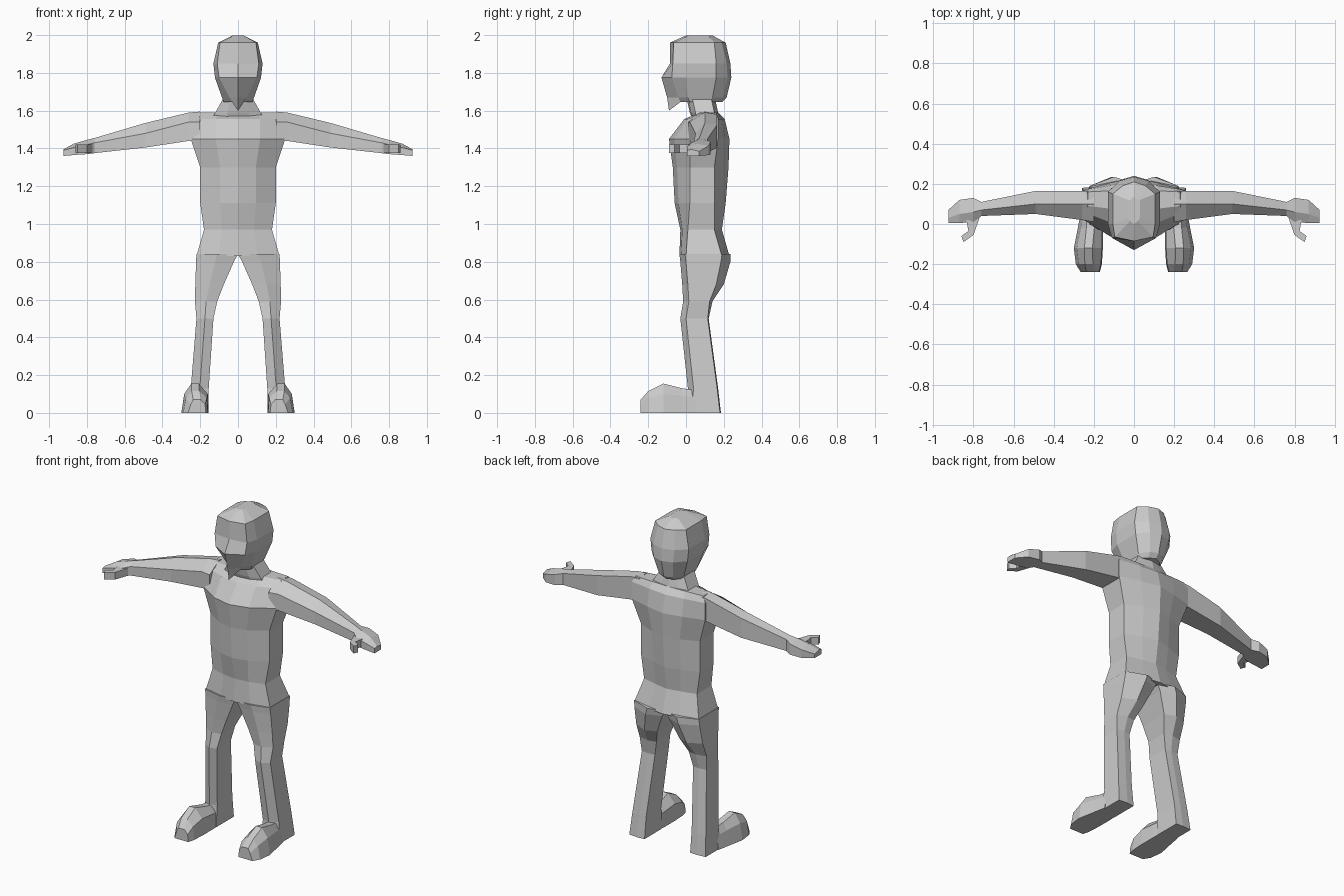
import bpy
import bmesh

cube = bpy.data.objects.get("Cube")
if cube:
    bpy.data.objects.remove(cube, do_unlink=True)

GREY = (0.6, 0.6, 0.6, 1.0)
grey = bpy.data.materials.new("plain_grey")
grey.use_nodes = True
grey.diffuse_color = GREY
grey.node_tree.nodes["Principled BSDF"].inputs["Base Color"].default_value = GREY


def loft(name, rings, mirrored=False):
    """Skin a list of equal-sized point rings, cap both ends, optionally mirror across x."""
    bm = bmesh.new()
    loops = [[bm.verts.new(point) for point in ring] for ring in rings]
    count = len(loops[0])
    for lower, upper in zip(loops, loops[1:]):
        for i in range(count):
            j = (i + 1) % count
            bm.faces.new((lower[i], lower[j], upper[j], upper[i]))
    bm.faces.new(loops[0])
    bm.faces.new(loops[-1])
    bmesh.ops.remove_doubles(bm, verts=bm.verts, dist=0.0005)
    bmesh.ops.recalc_face_normals(bm, faces=bm.faces)
    mesh = bpy.data.meshes.new(name)
    bm.to_mesh(mesh)
    bm.free()
    mesh.materials.append(grey)
    obj = bpy.data.objects.new(name, mesh)
    bpy.context.collection.objects.link(obj)
    if mirrored:
        modifier = obj.modifiers.new("Mirror", 'MIRROR')
        modifier.use_mirror_merge = False
    return obj


def symmetric(half):
    """Complete a half ring that starts and ends on the centre line."""
    return half + [(-x, y, z) for x, y, z in reversed(half[1:-1])]


def mix(a, b, t):
    return a + (b - a) * t


def torso_ring(z, width, front, side_front, side_back, back):
    middle = width * 0.47
    return symmetric([
        (0, front, z),
        (middle, mix(front, side_front, 0.25), z),
        (width, side_front, z),
        (width, side_back, z),
        (middle, mix(back, side_back, 0.4), z),
        (0, back, z),
    ])


def head_ring(z, width, face, front, face_y, side_front, side_back, back, chin_drop=0):
    return symmetric([
        (0, front, z - chin_drop),
        (face, face_y, z),
        (width, side_front, z),
        (width, side_back, z),
        (width * 0.55, back - 0.02, z),
        (0, back, z),
    ])


def arm_ring(x, front, ridge, back, bottom, shelf, top):
    return [
        (x, front, bottom),
        (x, front, shelf),
        (x, ridge, top),
        (x, back, top - 0.01),
        (x, back, bottom),
    ]


def leg_ring(z, inner, outer, front, back_outer, back_inner):
    return [
        (inner, front + 0.01, z),
        (mix(inner, outer, 0.5), front, z),
        (outer, front + 0.03, z),
        (outer, back_outer, z),
        (mix(inner, outer, 0.45), back_inner, z),
        (inner, mix(back_outer, back_inner, 0.3), z),
    ]


def foot_ring(y, inner, outer, shoulder, top):
    middle = mix(inner, outer, 0.5)
    return [
        (inner, y, 0),
        (outer, y, 0),
        (outer - 0.015, y, shoulder),
        (middle + 0.02, y, top),
        (middle - 0.02, y, top),
        (inner + 0.005, y, shoulder),
    ]


# Torso, from pelvis to shoulders
loft("torso", [torso_ring(*row) for row in (
    (0.83, 0.22, -0.035, 0.0, 0.19, 0.23),
    (0.97, 0.18, -0.03, 0.01, 0.15, 0.19),
    (1.11, 0.2, -0.06, 0.02, 0.15, 0.21),
    (1.3, 0.2, -0.07, 0.02, 0.15, 0.225),
    (1.45, 0.25, -0.09, 0.02, 0.17, 0.23),
    (1.555, 0.25, -0.01, 0.06, 0.17, 0.205),
    (1.59, 0.23, 0.07, 0.09, 0.16, 0.17),
)])

# Neck
loft("neck", [torso_ring(*row) for row in (
    (1.54, 0.15, 0.04, 0.06, 0.16, 0.18),
    (1.59, 0.12, 0.02, 0.05, 0.15, 0.17),
    (1.68, 0.07, 0.0, 0.03, 0.13, 0.15),
)])

# Head with pointed chin and nose ridge
loft("head", [head_ring(*row) for row in (
    (1.645, 0.075, 0.03, -0.09, -0.03, 0.02, 0.13, 0.19, 0.045),
    (1.67, 0.085, 0.045, -0.1, -0.04, 0.01, 0.14, 0.215),
    (1.775, 0.122, 0.1, -0.13, -0.075, 0.0, 0.16, 0.24),
    (1.85, 0.13, 0.11, -0.085, -0.07, 0.0, 0.16, 0.235),
    (1.96, 0.105, 0.095, -0.085, -0.065, 0.0, 0.15, 0.21),
    (1.998, 0.03, 0.02, 0.0, 0.015, 0.03, 0.12, 0.14),
)])

# Arms running out into flat mitten hands
loft("arms", [arm_ring(*row) for row in (
    (0.2, 0.01, 0.1, 0.165, 1.445, 1.54, 1.595),
    (0.26, 0.02, 0.1, 0.165, 1.44, 1.54, 1.59),
    (0.49, 0.05, 0.1, 0.165, 1.405, 1.48, 1.535),
    (0.76, 0.04, 0.07, 0.11, 1.375, 1.43, 1.455),
    (0.8, 0.01, 0.06, 0.13, 1.37, 1.42, 1.445),
    (0.87, 0.005, 0.05, 0.12, 1.365, 1.405, 1.425),
    (0.925, 0.005, 0.03, 0.07, 1.36, 1.39, 1.395),
)], mirrored=True)

# Thumbs, bent boxes in front of the hands
thumb_path = (
    ((0.77, 0.03), (0.835, 0.02)),
    ((0.8, -0.055), (0.825, -0.035)),
    ((0.85, -0.09), (0.86, -0.06)),
)
loft("thumbs", [
    [(*a, 1.375), (*b, 1.375), (*b, 1.42), (*a, 1.42)] for a, b in thumb_path
], mirrored=True)

# Legs, with the seat bulging at the back
loft("legs", [leg_ring(*row) for row in (
    (0.84, 0.0, 0.22, -0.035, 0.19, 0.235),
    (0.8, 0.022, 0.222, -0.03, 0.185, 0.235),
    (0.68, 0.075, 0.226, -0.02, 0.16, 0.2),
    (0.59, 0.11, 0.228, -0.015, 0.125, 0.14),
    (0.5, 0.13, 0.22, -0.03, 0.115, 0.12),
    (0.13, 0.155, 0.25, 0.01, 0.165, 0.17),
    (0.0, 0.155, 0.26, 0.0, 0.18, 0.185),
)], mirrored=True)

# Feet, reaching forward from the ankles
loft("feet", [foot_ring(*row) for row in (
    (0.06, 0.16, 0.265, 0.08, 0.12),
    (-0.02, 0.155, 0.28, 0.09, 0.13),
    (-0.12, 0.155, 0.3, 0.1, 0.155),
    (-0.2, 0.16, 0.29, 0.08, 0.115),
    (-0.24, 0.17, 0.265, 0.045, 0.07),
)], mirrored=True)
